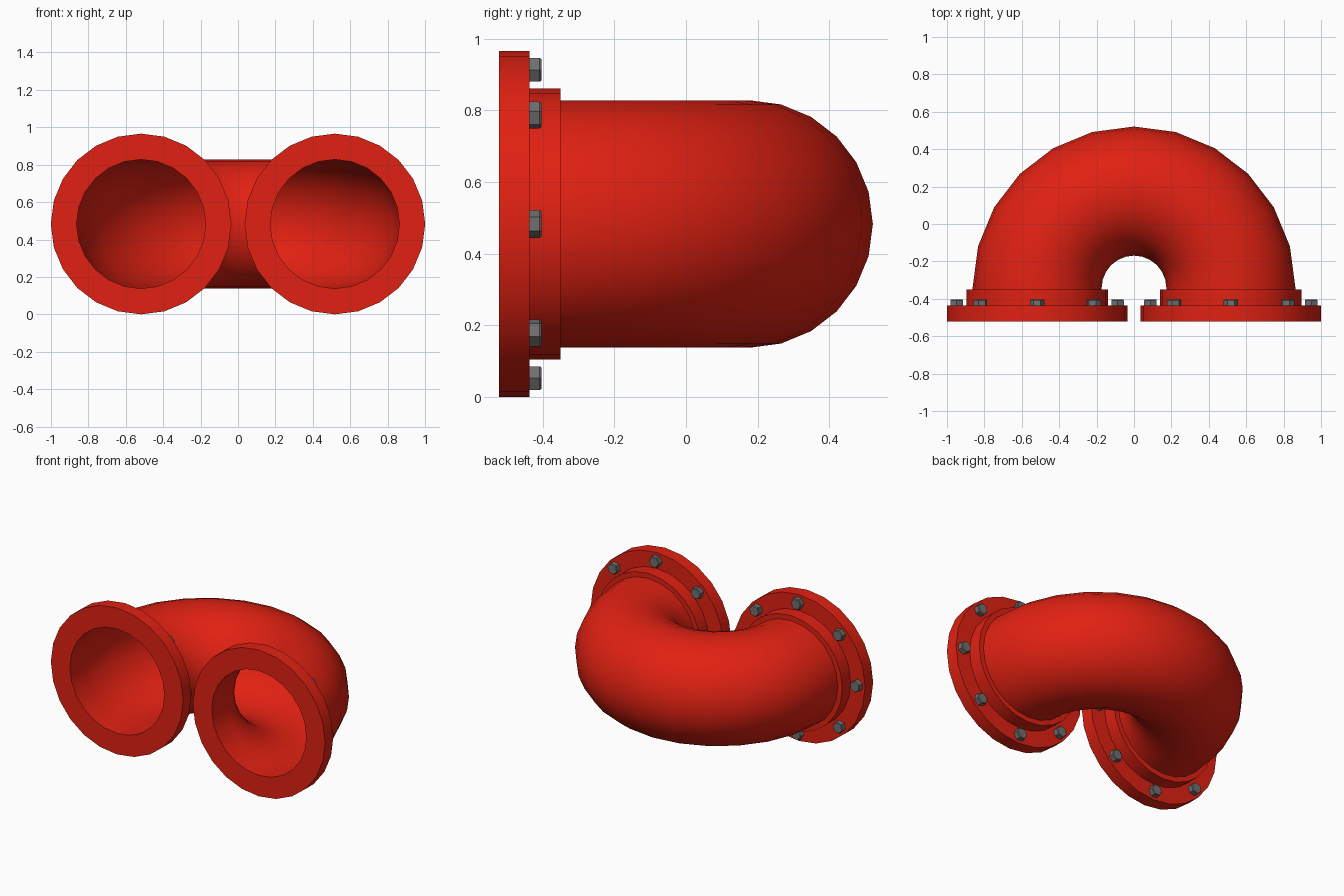
import bpy, bmesh
from math import sin, cos, pi, radians
from mathutils import Matrix, Vector

if "Cube" in bpy.data.objects:
    bpy.data.objects.remove(bpy.data.objects["Cube"])

SIDES = 24
ARM_X, MID_Z = 0.518, 0.483        # flange centre
FRONT, STEP, COLLAR = -0.521, -0.437, -0.35
BORE, RIM, NECK = 0.345, 0.483, 0.378
BEND_Y = 0.521 - ARM_X - BORE      # centre of the half-circle bend


def material(name, rgb):
    m = bpy.data.materials.new(name)
    m.diffuse_color = (*rgb, 1)
    m.use_nodes = True
    m.node_tree.nodes["Principled BSDF"].inputs["Base Color"].default_value = m.diffuse_color
    return m


red = material("red_paint", (0.75, 0.015, 0.006))
steel = material("bolt_steel", (0.16, 0.16, 0.16))


def ring(radius, y, n=SIDES, phase=0.0):
    """Circle of points around the y axis."""
    return [Vector((radius * cos(2 * pi * i / n + phase), y,
                    radius * sin(2 * pi * i / n + phase))) for i in range(n)]


def skin(name, rings, mat, wrap=False, caps=False):
    """Mesh through a series of point rings."""
    bm = bmesh.new()
    rows = [[bm.verts.new(p) for p in r] for r in rings]
    n = len(rows[0])
    pairs = list(zip(rows, rows[1:]))
    if wrap:
        pairs.append((rows[-1], rows[0]))
    for a, b in pairs:
        for i in range(n):
            j = (i + 1) % n
            bm.faces.new((a[i], a[j], b[j], b[i]))
    if caps:
        bm.faces.new(rows[0])
        bm.faces.new(rows[-1])
    bmesh.ops.recalc_face_normals(bm, faces=bm.faces)
    me = bpy.data.meshes.new(name)
    bm.to_mesh(me)
    bm.free()
    me.materials.append(mat)
    me.shade_smooth()
    me.set_sharp_from_angle(angle=radians(32))
    return me


def place(name, mesh, loc, rot=None):
    ob = bpy.data.objects.new(name, mesh)
    ob.matrix_world = Matrix.Translation(loc) @ (rot or Matrix())
    bpy.context.collection.objects.link(ob)
    return ob


# U-shaped pipe: half-circle sweep with short straight ends
section = [Vector((p.x + ARM_X, 0, p.z)) for p in ring(BORE, 0)]
sweep = [[Matrix.Rotation(pi * k / 12, 3, 'Z') @ p for p in section] for k in range(13)]
drop = Vector((0, COLLAR - BEND_Y, 0))
sweep = [[p + drop for p in sweep[0]]] + sweep + [[p + drop for p in sweep[-1]]]
place("pipe_bend", skin("pipe_bend", sweep, red), (0, BEND_Y, MID_Z))

# Stepped flange: wide rim plus collar, bored through
profile = [(BORE, FRONT), (RIM, FRONT), (RIM, STEP),
           (NECK, STEP), (NECK, COLLAR), (BORE, COLLAR)]
flange = skin("flange", [ring(r, y) for r, y in profile], red, wrap=True)

# Hexagonal bolt head with a small chamfer
head = [(0.0385, 0), (0.0385, 0.029), (0.034, 0.034)]
bolt = skin("bolt", [ring(r, y, 6, pi / 2) for r, y in head], steel, caps=True)

for side, x in (("left", -ARM_X), ("right", ARM_X)):
    place(f"flange_{side}", flange, (x, 0, MID_Z))
    for i in range(8):
        a = i * pi / 4
        place(f"bolt_{side}_{i + 1}", bolt,
              (x + 0.43 * cos(a), STEP, MID_Z + 0.43 * sin(a)),
              Matrix.Rotation(-a, 4, 'Y'))
